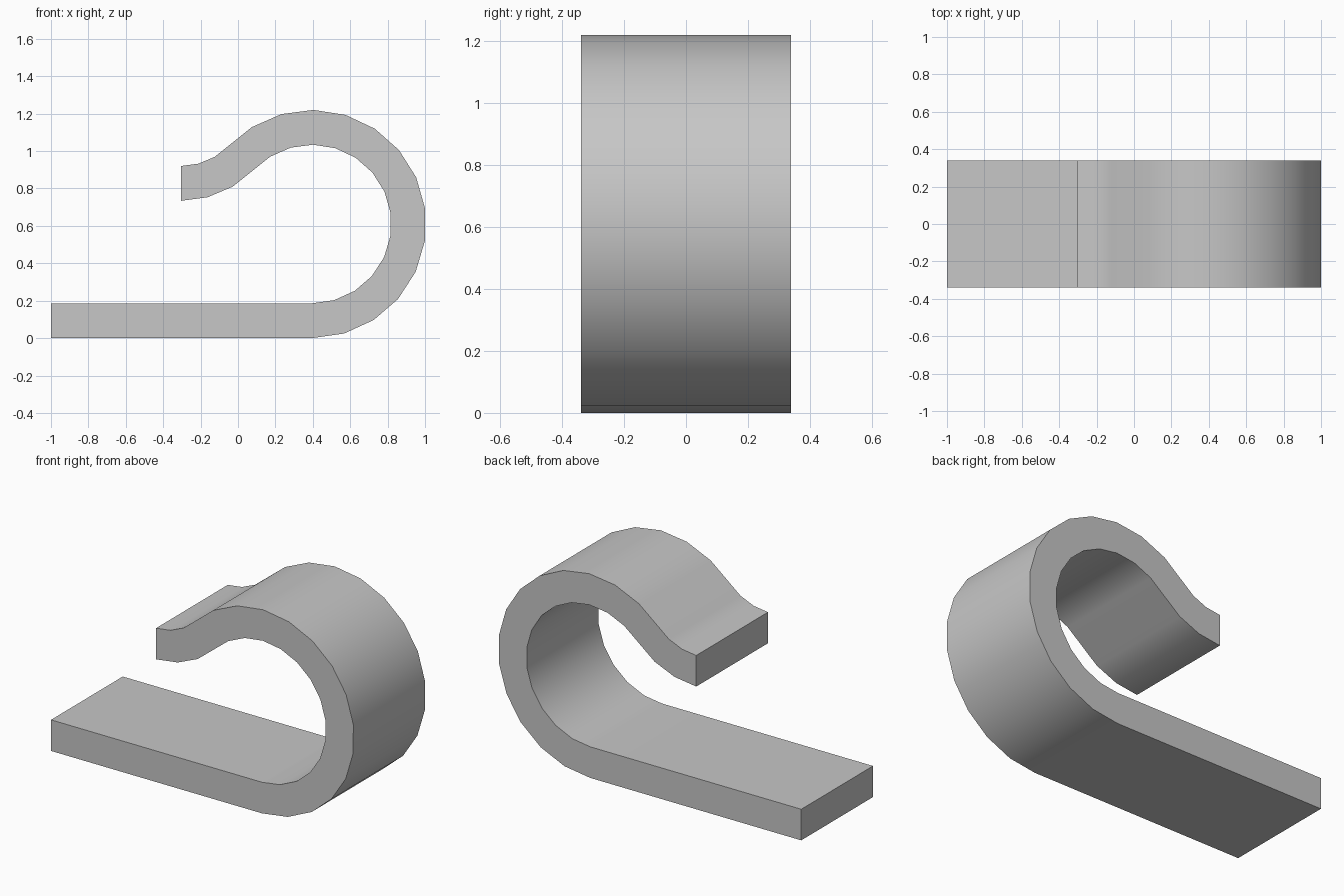
import bpy
import bmesh
from math import sin, cos, radians
from mathutils import Vector

cube = bpy.data.objects.get("Cube")
if cube:
    bpy.data.objects.remove(cube, do_unlink=True)

HALF_WIDTH = 0.339
THICKNESS = 0.186


def arc(cx, cz, radius, start, step, count):
    """Points of an arc in the xz plane, angles in degrees."""
    angles = [radians(start + step * i) for i in range(count)]
    return [(cx + radius * cos(a), cz + radius * sin(a)) for a in angles]


def side_line(loop_radius, lip_radius, foot_z):
    """One face line of the strip: flat foot, big loop, reverse-curved lip."""
    foot = [(-1.0, foot_z)]
    loop = arc(0.396, 0.61, loop_radius, -90, 16.3, 14)
    lip = arc(-0.305, 1.277, lip_radius, -59.5, -15.25, 3)
    return foot + loop + lip


# Grey material
grey = bpy.data.materials.new("plain grey")
grey.use_nodes = True
colour = (0.57, 0.57, 0.57, 1)
grey.diffuse_color = colour
grey.node_tree.nodes["Principled BSDF"].inputs["Base Color"].default_value = colour

# Bent strip: flat profile of quads, extruded across the width
outer = side_line(0.61, 0.357, 0.0)
inner = side_line(0.61 - THICKNESS, 0.357 + THICKNESS, THICKNESS)
bm = bmesh.new()
rows = [[bm.verts.new((x, -HALF_WIDTH, z)) for x, z in line] for line in (outer, inner)]
for i in range(len(outer) - 1):
    bm.faces.new((rows[0][i], rows[0][i + 1], rows[1][i + 1], rows[1][i]))
extruded = bmesh.ops.extrude_face_region(bm, geom=bm.faces[:], use_keep_orig=True)
moved = [g for g in extruded["geom"] if isinstance(g, bmesh.types.BMVert)]
bmesh.ops.translate(bm, verts=moved, vec=Vector((0, 2 * HALF_WIDTH, 0)))
bmesh.ops.recalc_face_normals(bm, faces=bm.faces[:])

mesh = bpy.data.meshes.new("hooked_strip")
bm.to_mesh(mesh)
bm.free()
mesh.materials.append(grey)
strip = bpy.data.objects.new("hooked_strip", mesh)
bpy.context.collection.objects.link(strip)

# Smooth bends, crisp side edges, flat foot
bpy.ops.object.select_all(action="DESELECT")
strip.select_set(True)
bpy.context.view_layer.objects.active = strip
bpy.ops.object.shade_smooth_by_angle(angle=radians(30))
normals = strip.modifiers.new("flat foot shading", "WEIGHTED_NORMAL")
normals.keep_sharp = True
